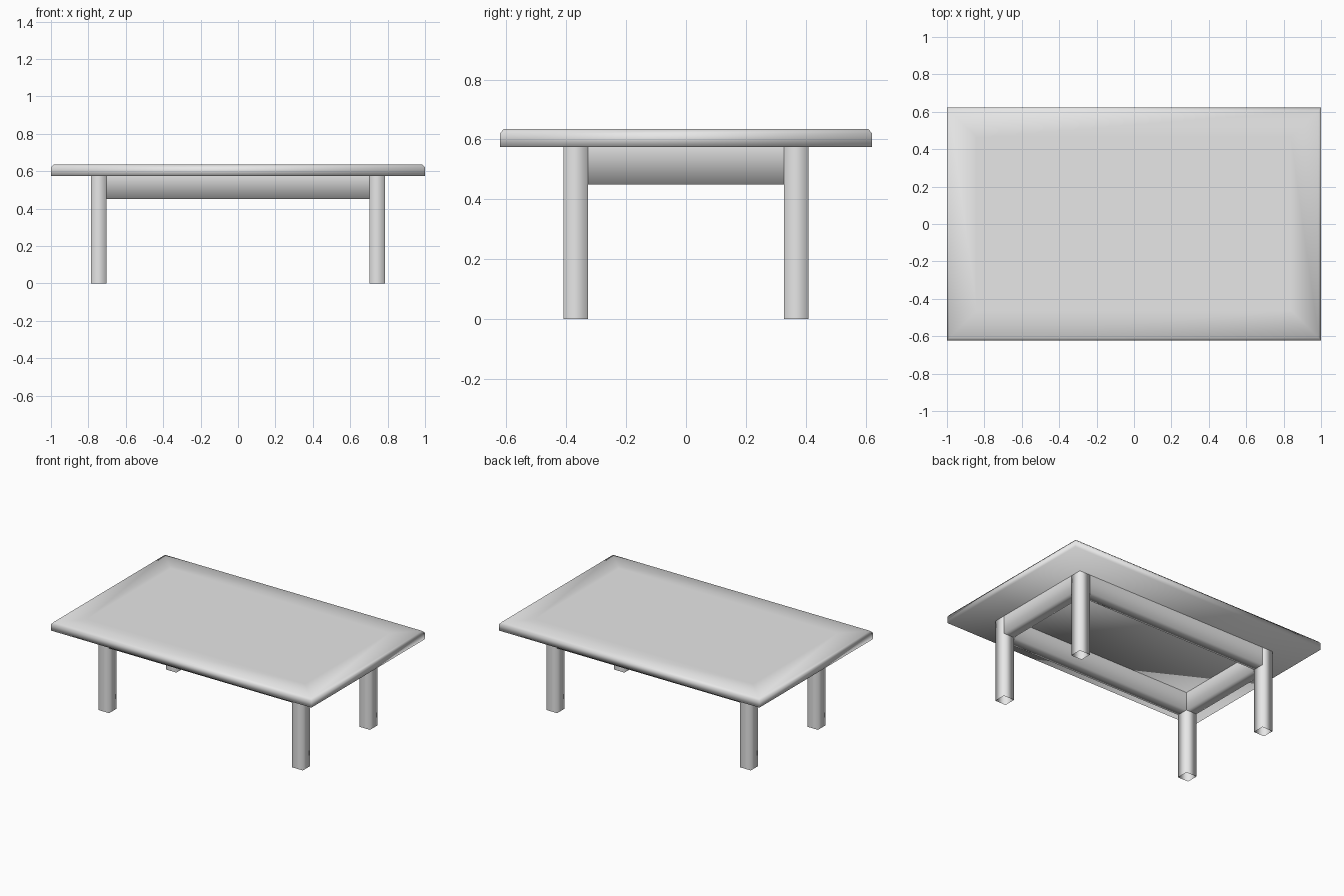
import bpy, bmesh
from mathutils import Vector

default = bpy.data.objects.get("Cube")
if default:
    bpy.data.objects.remove(default, do_unlink=True)

grey = bpy.data.materials.new("plain_grey")
grey.use_nodes = True
colour = (0.8, 0.8, 0.8, 1)
grey.diffuse_color = colour
grey.node_tree.nodes["Principled BSDF"].inputs["Base Color"].default_value = colour

HALF_X, HALF_Y = 1.0, 0.622
TOP_Z, UNDER_Z, RAIL_Z = 0.635, 0.575, 0.45
LEG_X, LEG_Y = (0.703, 0.785), (0.328, 0.41)


def finish(bm, name):
    """Turn the mesh into a smooth-shaded grey object."""
    bmesh.ops.recalc_face_normals(bm, faces=bm.faces)
    for f in bm.faces:
        f.smooth = True
    mesh = bpy.data.meshes.new(name)
    bm.to_mesh(mesh)
    bm.free()
    mesh.materials.append(grey)
    obj = bpy.data.objects.new(name, mesh)
    bpy.context.collection.objects.link(obj)


def open_box(name, low, high, open_sides):
    """Box between two corners, lacking the faces on the given sides."""
    low, high = Vector(low), Vector(high)
    bm = bmesh.new()
    bmesh.ops.create_cube(bm, size=1)
    gone = [f for f in bm.faces
            if any(f.normal.dot(Vector(s)) > 0.9 for s in open_sides)]
    bmesh.ops.delete(bm, geom=gone, context='FACES')
    bmesh.ops.scale(bm, vec=high - low, verts=bm.verts)
    bmesh.ops.translate(bm, vec=(low + high) / 2, verts=bm.verts)
    finish(bm, name)


# Tabletop: stacked rectangles, with a softened upper edge and flat centre
bm = bmesh.new()
rings = []
for inset, z in [(0, UNDER_Z), (0, TOP_Z - 0.015), (0.013, TOP_Z), (0.16, TOP_Z)]:
    x, y = HALF_X - inset, HALF_Y - inset
    rings.append([bm.verts.new((sx * x, sy * y, z))
                  for sx, sy in [(-1, -1), (1, -1), (1, 1), (-1, 1)]])
for a, b in zip(rings, rings[1:]):
    for i in range(4):
        j = (i + 1) % 4
        bm.faces.new((a[i], a[j], b[j], b[i]))
bm.faces.new(rings[0])
bm.faces.new(rings[-1])
finish(bm, "tabletop")

# Legs: square tubes open at both ends
UP, DOWN = (0, 0, 1), (0, 0, -1)
for sx, side in [(-1, "right"), (1, "left")]:
    for sy, end in [(-1, "front"), (1, "back")]:
        xs = sorted(sx * v for v in LEG_X)
        ys = sorted(sy * v for v in LEG_Y)
        open_box(f"{end}_{side}_leg", (xs[0], ys[0], 0),
                 (xs[1], ys[1], UNDER_Z), [UP, DOWN])

# Rails between the legs, open where they meet the top and legs
for s, end, side in [(-1, "front", "right"), (1, "back", "left")]:
    ys = sorted(s * v for v in LEG_Y)
    open_box(f"{end}_rail", (-LEG_X[0], ys[0], RAIL_Z),
             (LEG_X[0], ys[1], UNDER_Z), [UP, (1, 0, 0), (-1, 0, 0)])
    xs = sorted(s * v for v in LEG_X)
    open_box(f"{side}_rail", (xs[0], -LEG_Y[0], RAIL_Z),
             (xs[1], LEG_Y[0], UNDER_Z), [UP, (0, 1, 0), (0, -1, 0)])
